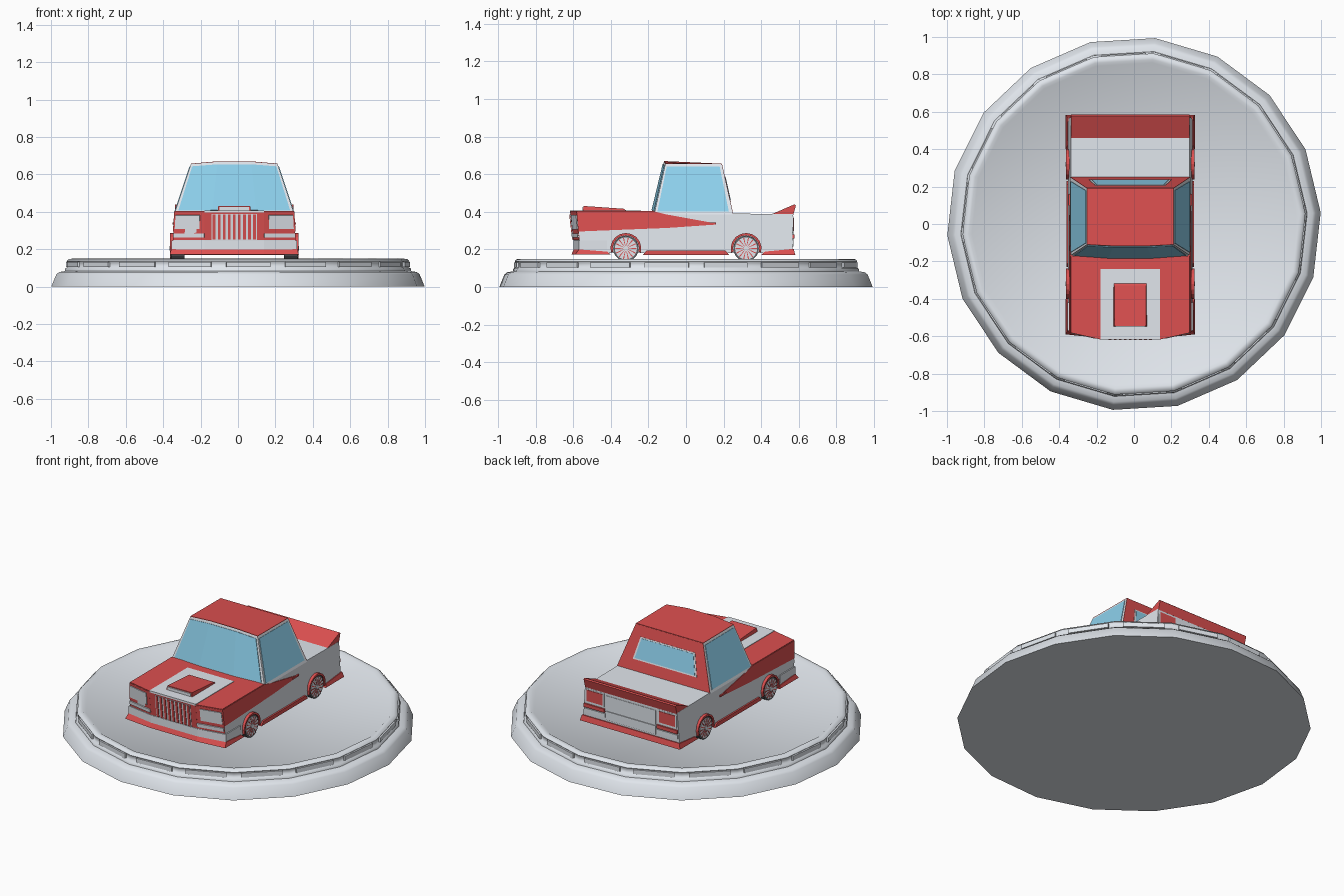
import bpy, bmesh
from math import sin, cos, pi, radians
from mathutils import Vector

if "Cube" in bpy.data.objects:
    bpy.data.objects.remove(bpy.data.objects["Cube"])

CX = -0.02  # car sits slightly left of the plinth centre


def material(name, rgb):
    m = bpy.data.materials.new(name)
    m.diffuse_color = (*rgb, 1)
    m.use_nodes = True
    m.node_tree.nodes["Principled BSDF"].inputs["Base Color"].default_value = m.diffuse_color
    return m


RED = material("red_paint", (0.72, 0.08, 0.08))
GLASS = material("blue_glass", (0.27, 0.64, 0.85))
DARK = material("dark_rubber", (0.12, 0.12, 0.13))
PALE = material("pale_grey", (0.75, 0.79, 0.84))


def finish(name, bm, mat):
    bmesh.ops.recalc_face_normals(bm, faces=bm.faces)
    me = bpy.data.meshes.new(name)
    bm.to_mesh(me)
    bm.free()
    ob = bpy.data.objects.new(name, me)
    bpy.context.collection.objects.link(ob)
    me.materials.append(mat)
    return ob


def solid(name, rings, mat=PALE, dx=CX):
    """Closed solid skinned through point rings of equal length."""
    bm = bmesh.new()
    vs = [[bm.verts.new((x + dx, y, z)) for x, y, z in r] for r in rings]
    n = len(rings[0])
    for a, b in zip(vs, vs[1:]):
        for i in range(n):
            bm.faces.new((a[i], a[(i + 1) % n], b[(i + 1) % n], b[i]))
    bm.faces.new(vs[0][::-1])
    bm.faces.new(vs[-1])
    return finish(name, bm, mat)


def box(name, x0, x1, y0, y1, z0, z1, mat=PALE):
    r = [(x0, y0), (x1, y0), (x1, y1), (x0, y1)]
    return solid(name, [[(x, y, z) for x, y in r] for z in (z0, z1)], mat)


def across(name, yz, x0, x1, mat=PALE):
    return solid(name, [[(x, y, z) for y, z in yz] for x in (x0, x1)], mat)


def panel(name, quad, u0, u1, v0, v1, off, mat=PALE):
    """Thin plate on part of a quad (bottom a, b; top c, d)."""
    a, b, c, d = map(Vector, quad)
    n = (b - a).cross(d - a).normalized()
    if n.dot((a + b + c + d) / 4 - Vector((0, 0.03, 0.3))) < 0:
        n = -n
    pt = lambda u, v: a.lerp(b, u).lerp(d.lerp(c, u), v)
    r = [pt(u0, v0), pt(u1, v0), pt(u1, v1), pt(u0, v1)]
    return solid(name, [[p - n * 0.006 for p in r], [p + n * off for p in r]], mat)


# --- Round plinth, 18 sides ---
def ring(r, z):
    return [(r * cos(radians(3.5 + 20 * i)), r * sin(radians(3.5 + 20 * i)), z) for i in range(18)]


PROFILE = [(1.0, 0), (0.973, 0.066), (0.958, 0.078), (0.928, 0.083), (0.925, 0.098), (0.914, 0.104),
           (0.914, 0.13), (0.918, 0.136), (0.908, 0.147), (0.885, 0.15), (0.868, 0.138)]
base = solid("plinth", [ring(r, z) for r, z in PROFILE], dx=0)
bpy.context.view_layer.objects.active = base
base.select_set(True)
bpy.ops.object.shade_smooth_by_angle(angle=radians(65))

# Bars set in the plinth rim
for i in range(18):
    t = radians(13.5 + 20 * i)
    o, s = Vector((cos(t), sin(t), 0)), Vector((-sin(t), cos(t), 0))
    rings = []
    for r in (0.88, 0.911):
        rings.append([o * r + s * (k * 0.118) + Vector((0, 0, z))
                      for k, z in ((-1, 0.104), (1, 0.104), (1, 0.131), (-1, 0.131))])
    solid("plinth_bar", rings, dx=0)


# --- Car body ---
def plan(w, fy, cy, ry, zf, zr):
    return [(-0.16, fy, zf), (0.16, fy, zf), (w, cy, zf), (w, ry, zr), (-w, ry, zr), (-w, cy, zf)]


solid("body", [plan(0.333, -0.59, -0.56, 0.565, 0.18, 0.18),
               plan(0.318, -0.615, -0.58, 0.57, 0.40, 0.387)])
solid("hood", [plan(0.319, -0.615, -0.58, -0.17, 0.392, 0.392),
               plan(0.318, -0.616, -0.581, -0.17, 0.404, 0.404)], RED)
box("hood_stripe", -0.16, 0.16, -0.617, -0.24, 0.396, 0.407)
solid("hood_scoop", [[(-0.09, -0.55, 0.40), (0.09, -0.55, 0.40), (0.09, -0.31, 0.40), (-0.09, -0.31, 0.40)],
                     [(-0.085, -0.545, 0.431), (0.085, -0.545, 0.431),
                      (0.085, -0.33, 0.416), (-0.085, -0.33, 0.416)]], RED)
box("scoop_intake", -0.08, 0.08, -0.552, -0.53, 0.408, 0.426)

# Side stripes, skirts, arches, wheels
side_x = lambda z: 0.333 - 0.068 * (z - 0.18)
WEDGE = [(-0.582, 0.40), (-0.17, 0.402), (-0.1, 0.385), (0.16, 0.338), (0.16, 0.332), (-0.1, 0.314), (-0.574, 0.295)]
for s in (-1, 1):
    solid("side_stripe", [[(s * (side_x(z) + d), y, z) for y, z in WEDGE] for d in (-0.01, 0.003)], RED)
    nose = [(-0.566, 0.205), (-0.568, 0.24), (-0.42, 0.225), (-0.42, 0.215)]
    solid("nose_stripe", [[(s * (side_x(z) + d), y, z) for y, z in nose] for d in (-0.01, 0.003)], RED)
    across("door_handle", [(0.1, 0.332), (0.16, 0.332), (0.16, 0.342), (0.1, 0.342)], s * 0.31, s * 0.33, RED)
    across("side_skirt", [(-0.23, 0.17), (0.23, 0.17), (0.21, 0.194), (-0.21, 0.194)], s * 0.25, s * 0.342, RED)
    for cy in (-0.32, 0.32):
        zc = 0.205
        angles = [radians(-15 + 21 * k) for k in range(11)]
        arc = [(cy + 0.082 * cos(t), zc + 0.082 * sin(t)) for t in angles]
        arc += [(cy + 0.07 * cos(t), zc + 0.07 * sin(t)) for t in reversed(angles)]
        across("wheel_arch", arc, s * 0.30, s * 0.344, RED)
        disc = lambda r, n: [(cy + r * cos(2 * pi * k / n), zc + r * sin(2 * pi * k / n)) for k in range(n)]
        across("tire", disc(0.068, 20), s * 0.265, s * 0.338, DARK)
        across("wheel_disc", disc(0.059, 20), s * 0.3, s * 0.341)
        across("hub", disc(0.012, 10), s * 0.3, s * 0.345)
        for k in range(14):
            t = 2 * pi * k / 14
            dy, dz = cos(t), sin(t)
            spoke = [(cy + r * dy - w * dz, zc + r * dz + w * dy)
                     for r, w in ((0.014, -0.001), (0.057, -0.003), (0.057, 0.003), (0.014, 0.001))]
            across("wheel_spoke", spoke, s * 0.33, s * 0.343, RED)

# Nose: red surround, headlights, indicators, grille
front = [(-0.16, -0.59, 0.18), (0.16, -0.59, 0.18), (0.16, -0.615, 0.40), (-0.16, -0.615, 0.40)]
panel("nose_panel", front, 0, 1, 0.32, 1, 0.002, RED)
panel("grille", front, 0.12, 0.88, 0.32, 0.95, 0.004)
for k in range(9):
    u = 0.14 + 0.0845 * k
    panel("grille_bar", front, u, u + 0.045, 0.33, 0.94, 0.008, RED)
for s in (-1, 1):
    q = [(s * 0.16, -0.59, 0.18), (s * 0.333, -0.56, 0.18), (s * 0.318, -0.58, 0.40), (s * 0.16, -0.615, 0.40)]
    panel("nose_corner", q, 0, 1, 0.32, 1, 0.002, RED)
    panel("headlight", q, 0.15, 0.96, 0.58, 0.92, 0.006)
    panel("indicator", q, 0.0, 0.98, 0.38, 0.48, 0.008)

# Bumpers and lower lips
solid("front_bumper", [plan(0.335, -0.6, -0.57, -0.42, z, z) for z in (0.2, 0.247)])
solid("front_lip", [plan(0.345, -0.61, -0.59, -0.4, 0.172, 0.172),
                    plan(0.337, -0.598, -0.57, -0.42, 0.2, 0.188)], RED)
solid("rear_lip", [[(-w, y0, z0), (w, y0, z0), (w, y1, z1), (-w, y1, z1)]
                   for w, y0, y1, z0, z1 in ((0.345, 0.40, 0.582, 0.17, 0.17), (0.337, 0.42, 0.573, 0.188, 0.203))], RED)

# Tail: wing, lights, bars
across("rear_wing", [(0.46, 0.389), (0.578, 0.44), (0.585, 0.434), (0.57, 0.38), (0.56, 0.375)], -0.317, 0.317, RED)
box("boot_panel", -0.17, 0.17, 0.55, 0.572, 0.275, 0.365)
box("number_panel", -0.17, 0.17, 0.55, 0.572, 0.215, 0.268)
for s in (-1, 1):
    box("tail_light_frame", s * 0.185, s * 0.315, 0.55, 0.571, 0.29, 0.375)
    box("tail_light", s * 0.195, s * 0.305, 0.55, 0.574, 0.298, 0.367, RED)
    box("tail_bar", s * 0.18, s * 0.322, 0.55, 0.577, 0.258, 0.28, RED)
    box("tail_reflector", s * 0.18, s * 0.322, 0.55, 0.572, 0.225, 0.25)

# --- Cabin with a slightly bowed windscreen ---
LOW = [(-0.322, -0.17), (-0.12, -0.185), (0.12, -0.185), (0.322, -0.17), (0.322, 0.25), (-0.322, 0.25)]
TOP = [(-0.232, -0.11), (-0.09, -0.117), (0.09, -0.117), (0.232, -0.11), (0.232, 0.19), (-0.232, 0.19)]
CROWN = [0.655, 0.667, 0.667, 0.655, 0.653, 0.653]
lo = [Vector((x, y, 0.385)) for x, y in LOW]
hi = [Vector((x, y, z)) for (x, y), z in zip(TOP, CROWN)]
solid("cabin", [lo, hi])
face = lambda i, j: [lo[i], lo[j], hi[j], hi[i]]

# Windscreen: cross-sections swept from pillar to pillar
columns = [(lo[0].lerp(lo[1], 0.08), hi[0].lerp(hi[1], 0.08)), (lo[1], hi[1]),
           (lo[2], hi[2]), (lo[3].lerp(lo[2], 0.08), hi[3].lerp(hi[2], 0.08))]
out = Vector((0, -0.004, 0.001))
solid("windscreen", [[b.lerp(t, 0.08) + out, b.lerp(t, 0.95) + out, b.lerp(t, 0.95) - 2 * out, b.lerp(t, 0.08) - 2 * out]
                     for b, t in columns], GLASS)
for i, j in ((3, 4), (0, 5)):
    panel("side_window", face(i, j), 0.035, 0.955, 0.06, 0.95, 0.003, GLASS)
rear = face(4, 5)
panel("rear_panel", rear, 0.0, 1.0, 0.02, 1, 0.002, RED)
panel("rear_window_frame", rear, 0.13, 0.87, 0.26, 0.76, 0.004)
panel("rear_window", rear, 0.15, 0.85, 0.29, 0.73, 0.006, GLASS)

# Roof skin over the crowned cabin top
solid("roof", [[p + Vector((0, 0, d)) for p in hi] for d in (-0.003, 0.003)], RED)
